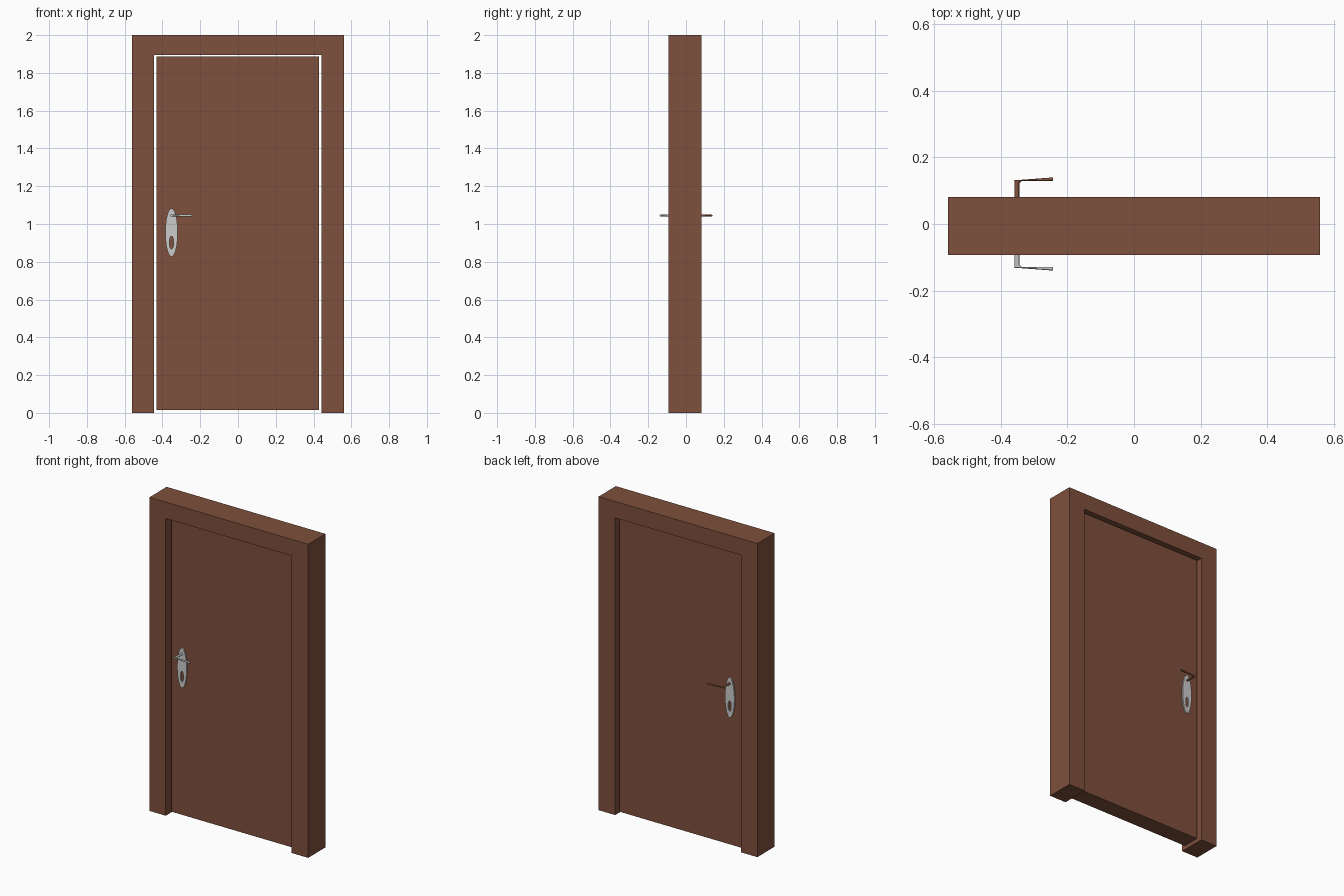
import bpy, bmesh
from math import cos, sin, tau
from mathutils import Vector

if "Cube" in bpy.data.objects:
    bpy.data.objects.remove(bpy.data.objects["Cube"])

brown = bpy.data.materials.new("brown_wood")
brown.diffuse_color = (0.21, 0.08, 0.045, 1)
brown.use_nodes = True
brown.node_tree.nodes["Principled BSDF"].inputs["Base Color"].default_value = brown.diffuse_color

HX = -0.352     # handle position
DOOR_Y = 0.055  # half door thickness


def finish(name, bm, mat=None, smooth=False):
    bmesh.ops.recalc_face_normals(bm, faces=bm.faces)
    me = bpy.data.meshes.new(name)
    bm.to_mesh(me)
    bm.free()
    ob = bpy.data.objects.new(name, me)
    bpy.context.collection.objects.link(ob)
    if mat:
        me.materials.append(mat)
    if smooth:
        bpy.ops.object.select_all(action='DESELECT')
        ob.select_set(True)
        bpy.context.view_layer.objects.active = ob
        bpy.ops.object.shade_smooth_by_angle()
    return ob


def extrude_xz(name, pts, y0, y1, mat):
    bm = bmesh.new()
    face = bm.faces.new([bm.verts.new((x, y0, z)) for x, z in pts])
    new = bmesh.ops.extrude_face_region(bm, geom=[face])["geom"]
    bmesh.ops.translate(bm, vec=(0, y1 - y0, 0),
                        verts=[v for v in new if isinstance(v, bmesh.types.BMVert)])
    return finish(name, bm, mat)


def bridge(bm, a, b):
    for i in range(len(a)):
        j = (i + 1) % len(a)
        bm.faces.new((a[i], a[j], b[j], b[i]))


def plate(name, side):
    # oval plate with an oval keyhole opening
    bm = bmesh.new()

    def oval(rx, rz, cz, y):
        return [bm.verts.new((HX + rx * cos(tau * i / 40), side * y, cz + rz * sin(tau * i / 40)))
                for i in range(40)]
    back, front = DOOR_Y - 0.001, DOOR_Y + 0.008
    loops = [oval(0.033, 0.128, 0.955, back), oval(0.033, 0.128, 0.955, front),
             oval(0.011, 0.034, 0.901, front), oval(0.011, 0.034, 0.901, back)]
    for i in range(4):
        bridge(bm, loops[i], loops[(i + 1) % 4])
    return finish(name, bm, None, True)


def lever(name, side, mat):
    # round stem, mitred elbow, then a grip that widens to its end
    bm = bmesh.new()
    path = [  # x, y, axis across the section, half width, half height
        (HX, DOOR_Y, (1, 0), 0.007, 0.006),
        (HX, 0.1275, (1, -1), 0.007, 0.006),
        (-0.338, 0.1312, (0, 1), 0.0018, 0.004),
        (-0.305, 0.1325, (0, 1), 0.003, 0.005),
        (-0.243, 0.1345, (0, 1), 0.0055, 0.006)]
    # elbow end follows the outer corner of the stem
    rings = []
    for k, (x, y, ax, w, h) in enumerate(path):
        if k == 1:
            ax = (-1, 0.7)
        elif k == 0:
            ax = (-1, 0)
        ring = []
        for i in range(16):
            a = tau * i / 16
            c = Vector((x + ax[0] * w * cos(a), side * (y + ax[1] * w * cos(a)), 1.045 + h * sin(a)))
            ring.append(bm.verts.new(c))
        rings.append(ring)
    for a, b in zip(rings, rings[1:]):
        bridge(bm, a, b)
    bm.faces.new(rings[0])
    bm.faces.new(rings[-1])
    return finish(name, bm, mat, True)


# Frame: two posts and a head in one outline
extrude_xz("door_frame", [(-0.56, 0), (-0.56, 2), (0.56, 2), (0.56, 0),
                          (0.443, 0), (0.443, 1.895), (-0.445, 1.895), (-0.445, 0)],
           -0.093, 0.081, brown)

# Door leaf with a narrow gap all round
extrude_xz("door_leaf", [(-0.432, 0.015), (-0.432, 1.888), (0.43, 1.888), (0.43, 0.015)],
           -DOOR_Y, DOOR_Y, brown)

# Handle sets on both faces
for side, label, mat in ((-1, "front", None), (1, "back", brown)):
    plate(label + "_handle_plate", side)
    lever(label + "_handle_lever", side, mat)
